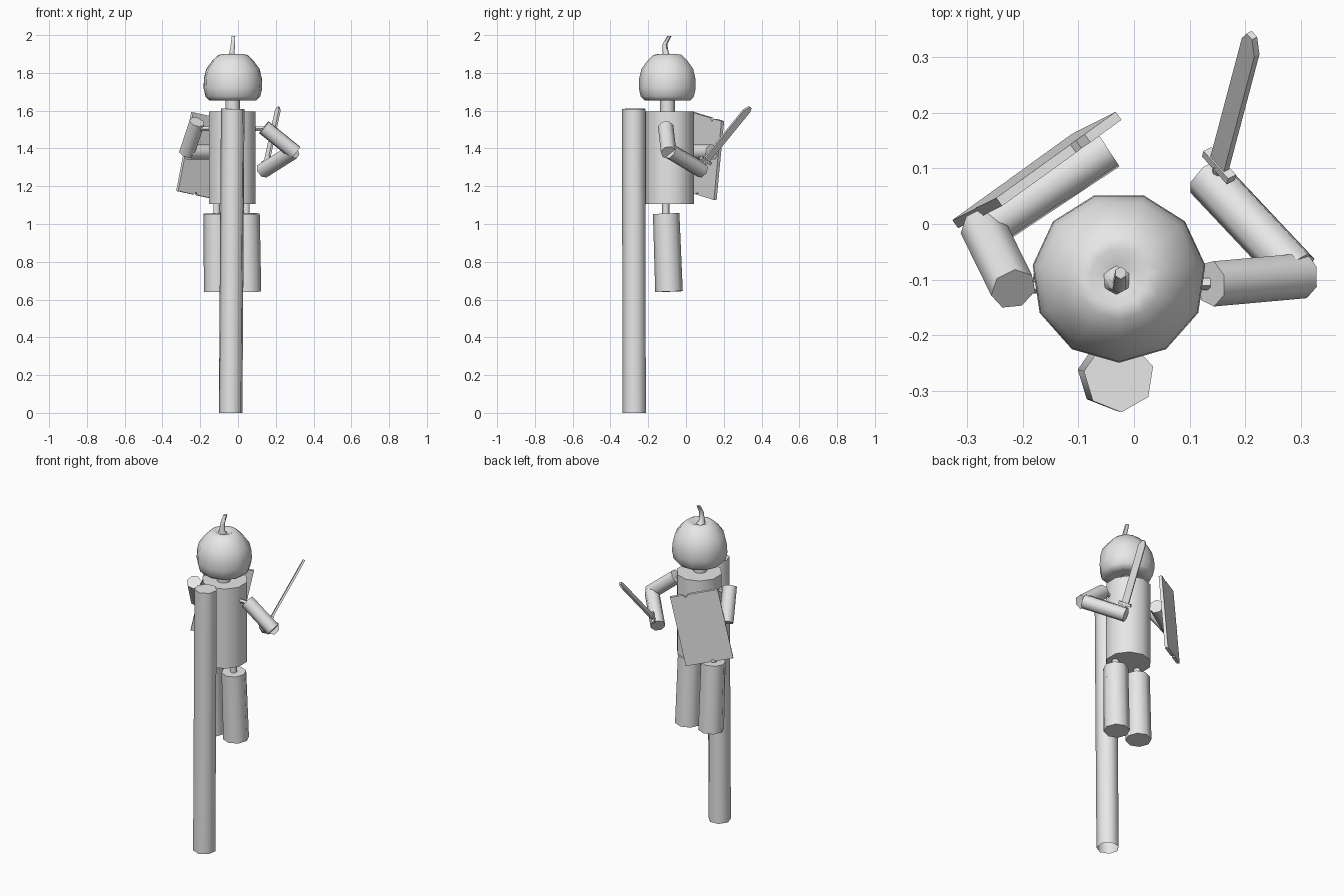
import bpy, bmesh, math
from mathutils import Vector, Matrix

if "Cube" in bpy.data.objects:
    bpy.data.objects.remove(bpy.data.objects["Cube"])

grey = bpy.data.materials.new("plain grey")
grey.diffuse_color = (0.8, 0.8, 0.8, 1)
grey.use_nodes = True
grey.node_tree.nodes["Principled BSDF"].inputs["Base Color"].default_value = grey.diffuse_color


def finish(name, bm, smooth=60):
    bmesh.ops.recalc_face_normals(bm, faces=bm.faces)
    me = bpy.data.meshes.new(name)
    bm.to_mesh(me)
    bm.free()
    me.materials.append(grey)
    ob = bpy.data.objects.new(name, me)
    bpy.context.collection.objects.link(ob)
    bpy.context.view_layer.objects.active = ob
    ob.select_set(True)
    if smooth:
        bpy.ops.object.shade_smooth_by_angle(angle=math.radians(smooth))
    ob.select_set(False)
    return ob


def rings(name, loops, cap_start=True, cap_end=True, smooth=60):
    """Skin a list of equally sized vertex loops."""
    bm = bmesh.new()
    rows = [[bm.verts.new(p) for p in loop] for loop in loops]
    n = len(rows[0])
    for a, b in zip(rows, rows[1:]):
        for i in range(n):
            j = (i + 1) % n
            bm.faces.new((a[i], a[j], b[j], b[i]))
    if cap_start:
        bm.faces.new(rows[0][::-1])
    if cap_end:
        bm.faces.new(rows[-1])
    return finish(name, bm, smooth)


def circle(c, r, n, quat=None, start=-90, ry=None):
    pts = []
    for i in range(n):
        a = math.radians(start + 360 * i / n)
        p = Vector((r * math.cos(a), (ry or r) * math.sin(a), 0))
        if quat:
            p.rotate(quat)
        pts.append(Vector(c) + p)
    return pts


def rod(name, a, b, r, n=7, r2=None, start=-90, cap_start=True):
    d = Vector(b) - Vector(a)
    q = Vector((0, 0, 1)).rotation_difference(d)
    return rings(name, [circle(a, r, n, q, start), circle(b, r2 or r, n, q, start)],
                 cap_start)


def plate(name, outline, origin, u, v, normal, thick):
    """Extrude a 2D outline lying in the u, v plane."""
    o, u, v, n = (Vector(k) for k in (origin, u, v, normal))
    flat = [o + u * p[0] + v * p[1] for p in outline]
    return rings(name, [flat, [p + n * thick for p in flat]], smooth=0)


# Post, open underneath
rod("post", (-0.038, -0.272, 0), (-0.027, -0.275, 1.61), 0.064, 7, start=-86, cap_start=False)

# Torso and neck
rod("torso", (-0.03, -0.086, 1.105), (-0.03, -0.086, 1.595), 0.129, 10)
rod("neck", (-0.028, -0.098, 1.58), (-0.028, -0.098, 1.68), 0.039, 8)

# Pumpkin head: height, radius
profile = [(1.655, 0.09), (1.653, 0.125), (1.675, 0.147), (1.72, 0.157), (1.77, 0.155),
           (1.82, 0.143), (1.865, 0.11), (1.895, 0.078), (1.9, 0.052), (1.885, 0.022)]
rings("head", [circle((-0.027, -0.096, z), r, 11, ry=r * 0.98) for z, r in profile])

# Bent stem
stem = [(-0.032, -0.1, 1.878, 0.03), (-0.032, -0.107, 1.905, 0.016),
        (-0.027, -0.112, 1.95, 0.013), (-0.024, -0.088, 1.996, 0.011)]
rings("stem", [circle((x, y, z), r, 6) for x, y, z, r in stem])

# Legs hung on hip pegs
for side, x0, x1 in (("left", -0.112, -0.108), ("right", 0.045, 0.05)):
    rod(side + "_leg", (x1, -0.09, 0.642), (x0, -0.105, 1.055), 0.073, 8, r2=0.07)
    rod(side + "_hip", (x0, -0.107, 1.04), (x0, -0.107, 1.12), 0.019, 6)

# Arms: shoulder, elbow, hand
arms = {"left": ((-0.217, -0.117, 1.54), (-0.272, -0.005, 1.375),
                 (-0.262, -0.005, 1.38), (-0.048, 0.137, 1.38)),
        "right": ((0.138, -0.107, 1.513), (0.305, -0.092, 1.378),
                  (0.292, -0.085, 1.385), (0.131, 0.086, 1.283))}
for side, (s, e0, e1, h) in arms.items():
    rod(side + "_upper_arm", s, e0, 0.042)
    rod(side + "_forearm", e1, h, 0.042)
    inner = -0.1 if side == "left" else 0.07
    rod(side + "_shoulder", (inner, -0.105, 1.505), (s[0], s[1], 1.505), 0.012, 5)

# Shield: slanted board with a chip in the top and bottom edges
board = [(0, 0), (0.62, 0), (0.68, 0.04), (0.74, 0), (1, 0),
         (1, 1), (0.48, 1), (0.43, 0.965), (0.38, 1), (0, 1)]
u, v = Vector((0.215, 0.155, -0.047)), Vector((-0.079, -0.04, -0.417))
n = u.cross(v).normalized()
if n.y > 0:
    n = -n
plate("shield", board, (-0.248, 0.047, 1.592), u, v, n, 0.018)

# Sword: blade, guard and grip share one axis
axis = Vector((0.165, 0.623, 0.763)).normalized()
wide = Vector((0.60, -0.676, 0.42))
wide = (wide - axis * wide.dot(axis)).normalized()
n = axis.cross(wide).normalized()
base = Vector((0.153, 0.105, 1.335))
blade = [(-0.02, 0), (0.02, 0), (0.02, 0.34), (0.004, 0.372), (-0.012, 0.372), (-0.02, 0.35)]
plate("blade", blade, base - n * 0.006, wide, axis, n, 0.012)
guard = [(-0.037, -0.008), (0.037, -0.008), (0.037, 0.008), (-0.037, 0.008)]
plate("guard", guard, base - n * 0.009, wide, axis, n, 0.018)
rod("grip", base - axis * 0.07, base, 0.01, 6)
